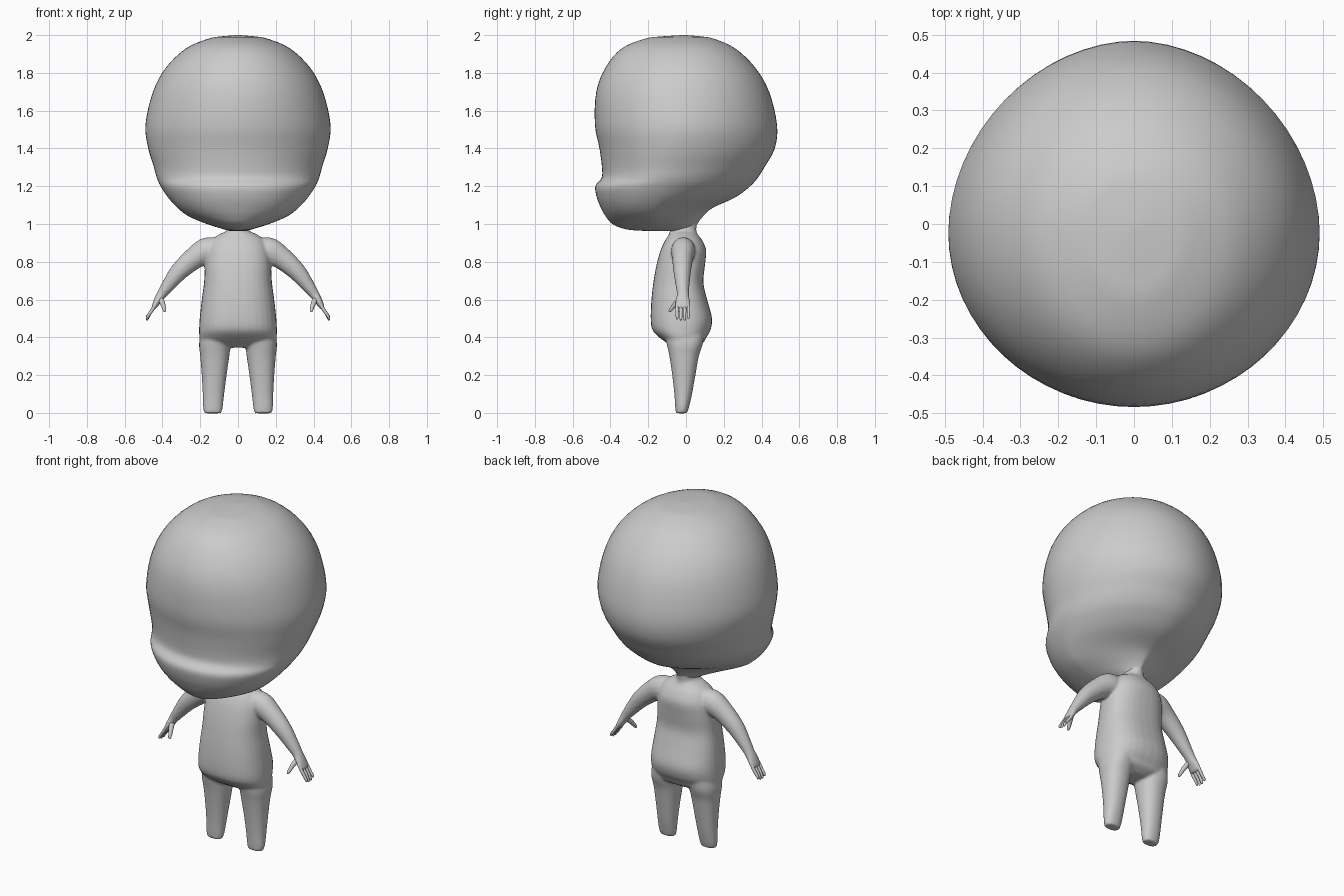
import bpy, bmesh
from math import cos, sin, pi
from mathutils import Vector

cube = bpy.data.objects.get("Cube")
if cube:
    bpy.data.objects.remove(cube)

mat = bpy.data.materials.new("plain grey")
mat.use_nodes = True
GREY = (0.6, 0.6, 0.6, 1)
mat.diffuse_color = GREY
mat.node_tree.nodes["Principled BSDF"].inputs["Base Color"].default_value = GREY


def smooth_rows(rows, steps):
    """Catmull-Rom interpolation between rows of numbers."""
    out = []
    for i in range(len(rows) - 1):
        a, b, c, d = (rows[min(max(i + k, 0), len(rows) - 1)] for k in (-1, 0, 1, 2))
        for s in range(steps):
            t = s / steps
            out.append([q + 0.5 * t * (r - p + t * (2*p - 5*q + 4*r - s4 + t * (3*(q - r) + s4 - p)))
                        for p, q, r, s4 in zip(a, b, c, d)])
    return out + [list(rows[-1])]


def skin_rings(bm, rings):
    """Bridge closed rings of points and cap both ends."""
    loops = [[bm.verts.new(p) for p in ring] for ring in rings]
    n = len(loops[0])
    faces = [bm.faces.new(loops[0]), bm.faces.new(loops[-1])]
    for a, b in zip(loops, loops[1:]):
        for i in range(n):
            j = (i + 1) % n
            faces.append(bm.faces.new((a[i], a[j], b[j], b[i])))
    bmesh.ops.recalc_face_normals(bm, faces=faces)


def power(v, p):
    return (1 if v >= 0 else -1) * abs(v) ** (2 / p)


def loft(bm, rows, n=32, steps=4):
    """Rows: z, centre x, half width, front y, back y, widest y, front and back roundness."""
    rings = []
    for z, cx, hw, yf, yb, cy, pf, pb in smooth_rows(rows, steps):
        ring = []
        for i in range(n):
            c, s = cos(2 * pi * i / n), sin(2 * pi * i / n)
            p, depth = (pb, yb - cy) if s > 0 else (pf, cy - yf)
            ring.append((cx + hw * power(c, p), cy + depth * power(s, p), z))
        rings.append(ring)
    skin_rings(bm, rings)


def tube(bm, rows, n=16, steps=4):
    """Rows: x, y, z, thickness, depth along y."""
    rows = smooth_rows(rows, steps)
    pts = [Vector(r[:3]) for r in rows]
    rings = []
    for i, r in enumerate(rows):
        d = (pts[min(i + 1, len(pts) - 1)] - pts[max(i - 1, 0)]).normalized()
        u = d.cross(Vector((0, 1, 0))).normalized()
        v = u.cross(d)
        rings.append([pts[i] + u * (r[3] * cos(2 * pi * k / n)) + v * (r[4] * sin(2 * pi * k / n))
                      for k in range(n)])
    skin_rings(bm, rings)


def finish(bm, name):
    mesh = bpy.data.meshes.new(name)
    bm.to_mesh(mesh)
    bm.free()
    mesh.materials.append(mat)
    mesh.shade_smooth()
    ob = bpy.data.objects.new(name, mesh)
    bpy.context.collection.objects.link(ob)
    return ob


# Head: full skull, recessed face, jutting mouth ledge, tapered jaw
head = bmesh.new()
loft(head, [(z, 0, *rest) for z, *rest in [
    (2.0, .01, -.02, .0, -.01, 2, 2),
    (1.993, .09, -.13, .08, -.01, 2, 2),
    (1.98, .16, -.22, .15, -.01, 2, 2),
    (1.93, .275, -.34, .26, -.02, 2, 2),
    (1.83, .38, -.425, .365, -.02, 2, 2),
    (1.7, .45, -.475, .44, -.02, 2, 1.95),
    (1.525, .49, -.482, .482, -.02, 2, 1.9),
    (1.4, .475, -.458, .47, -.04, 2, 1.9),
    (1.3, .445, -.445, .415, -.07, 2, 1.9),
    (1.245, .43, -.447, .38, -.09, 2.05, 1.85),
    (1.2, .41, -.48, .34, -.11, 2.15, 1.8),
    (1.14, .37, -.472, .26, -.14, 2.15, 1.7),
    (1.085, .32, -.45, .14, -.17, 2.1, 1.6),
    (1.04, .26, -.425, .09, -.18, 2, 1.4),
    (1.0, .165, -.39, .06, -.18, 2, 1.4),
    (.975, .085, -.33, .05, -.16, 2, 1.6),
    (.965, .05, -.25, .045, -.1, 2, 2),
    (.962, .04, -.12, .04, -.03, 2, 2)]], n=64)
finish(head, "head")

# Torso with neck, round belly and seat
body = bmesh.new()
loft(body, [(z, 0, hw, yf, yb, -.02, p, p) for z, hw, yf, yb, p in [
    (1.06, .055, -.06, .07, 2),
    (1.0, .052, -.075, .058, 2),
    (.965, .06, -.085, .055, 2),
    (.945, .1, -.09, .062, 2.1),
    (.915, .14, -.11, .085, 2.2),
    (.86, .165, -.135, .107, 2.3),
    (.78, .175, -.157, .1, 2.4),
    (.69, .18, -.173, .092, 2.4),
    (.6, .192, -.183, .112, 2.4),
    (.5, .203, -.187, .138, 2.4),
    (.44, .206, -.178, .13, 2.4),
    (.4, .204, -.142, .108, 2.4),
    (.37, .19, -.1, .09, 2.4),
    (.345, .1, -.06, .05, 2)]])

for side in (-1, 1):
    # Tapered legs with flat soles
    loft(body, [(z, side * cx, hw, yf, yb, (yf + yb) / 2, 2.2, 2.2) for z, cx, hw, yf, yb in [
        (.46, .105, .085, -.12, .1),
        (.37, .122, .084, -.103, .09),
        (.3, .123, .077, -.088, .068),
        (.2, .126, .066, -.073, .05),
        (.1, .13, .057, -.062, .032),
        (.03, .133, .052, -.057, .016),
        (-.002, .133, .045, -.054, .006)]])
    # Arms ending in flat palms
    tube(body, [(side * x, y, z, t, d) for x, y, z, t, d in [
        (.08, -.015, .86, .06, .055),
        (.16, -.015, .858, .072, .065),
        (.23, -.018, .82, .06, .056),
        (.31, -.02, .75, .049, .047),
        (.37, -.018, .675, .036, .037),
        (.403, -.016, .63, .027, .032),
        (.425, -.017, .595, .021, .039),
        (.443, -.017, .563, .015, .042),
        (.45, -.017, .55, .008, .034)]])

# Fuse the trunk and limbs into one soft skin
body = finish(body, "body")
fuse = body.modifiers.new("fuse", 'REMESH')
fuse.mode = 'VOXEL'
fuse.voxel_size = 0.007
fuse.use_smooth_shade = True
soften = body.modifiers.new("soften", 'SMOOTH')
soften.factor = 0.5
soften.iterations = 8

# Fingers and thumbs
for side, label in ((-1, "right"), (1, "left")):
    bm = bmesh.new()
    for y, drop in ((-.047, .006), (-.027, 0), (-.007, 0), (.013, .01)):
        tube(bm, [(side * x, y, z, r, r) for x, z, r in [
            (.432, .585, .008),
            (.45, .552, .0095),
            (.468, .525, .0085),
            (.479, .502 + drop, .0075),
            (.482, .492 + drop, .005),
            (.483, .489 + drop, .001)]], n=10, steps=3)
    tube(bm, [(side * x, y, z, r, r) for x, y, z, r in [
        (.412, -.025, .61, .014),
        (.402, -.05, .585, .014),
        (.393, -.07, .56, .011),
        (.388, -.085, .54, .008),
        (.387, -.089, .534, .002)]], n=10, steps=3)
    finish(bm, label + "_fingers")
